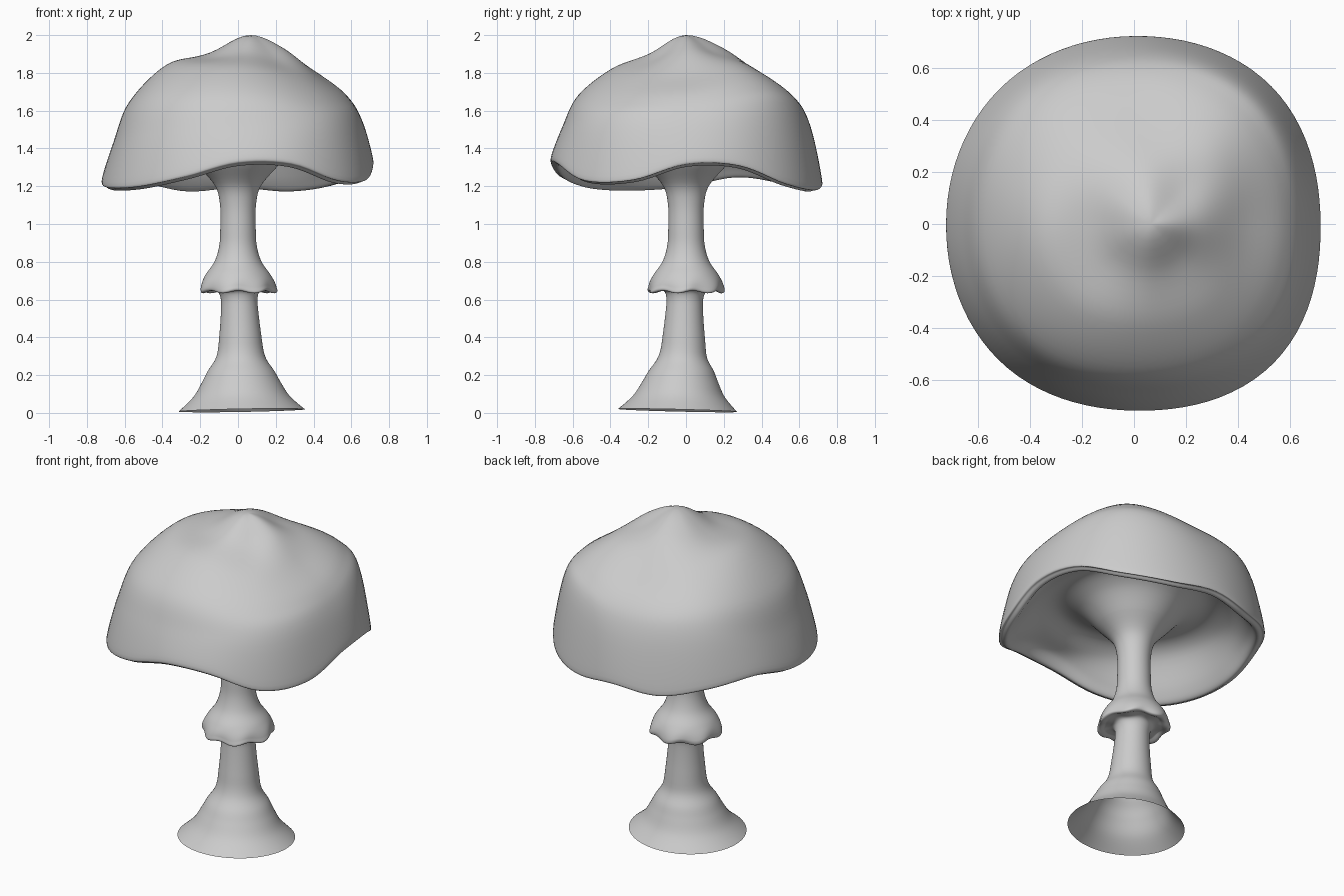
import bpy
from math import sin, cos, pi, floor

if "Cube" in bpy.data.objects:
    bpy.data.objects.remove(bpy.data.objects["Cube"])

SEGS = 96


def mix(a, b, c, d, t):
    """Catmull-Rom blend of four tuples."""
    return tuple(0.5 * (2 * q + (r - p) * t + (2 * p - 5 * q + 4 * r - s) * t * t
                        + (3 * q - p - 3 * r + s) * t ** 3)
                 for p, q, r, s in zip(a, b, c, d))


def around(table, a):
    """Smooth value at angle a from rows spaced evenly round the circle."""
    u = a / (2 * pi) * len(table)
    i = floor(u)
    return mix(*[table[(i + k) % len(table)] for k in (-1, 0, 1, 2)], u - i)


def smooth_path(pts, steps, first=None):
    """Smooth curve through pts; first is an optional phantom start point."""
    p = [first or pts[0]] + pts + [pts[-1]]
    out = [mix(*p[i:i + 4], k / steps) for i in range(len(pts) - 1) for k in range(steps)]
    return out + [pts[-1]]


def loft(name, columns, close_top=False):
    """Skin a closed ring of vertical columns of 3D points."""
    n, m = len(columns), len(columns[0])
    verts = [p for col in columns for p in col]
    faces = []
    for i in range(n):
        a, b = i * m, (i + 1) % n * m
        for j in range(m - 1):
            if close_top and j == 0:
                faces.append((0, a + 1, b + 1))  # fan round the shared apex
            else:
                faces.append((a + j, a + j + 1, b + j + 1, b + j))
    mesh = bpy.data.meshes.new(name)
    mesh.from_pydata(verts, [], faces)
    mesh.validate()
    mesh.shade_smooth()
    obj = bpy.data.objects.new(name, mesh)
    bpy.context.collection.objects.link(obj)
    return obj


# Cap: every 45 degrees from +x, four heights down the dome and the rim radius
DOME = [(1.93, 1.79, 1.675, 1.55, .715),
        (1.91, 1.84, 1.73, 1.61, .745),
        (1.93, 1.79, 1.66, 1.51, .72),
        (1.92, 1.82, 1.68, 1.53, .73),
        (1.90, 1.845, 1.65, 1.43, .72),
        (1.89, 1.83, 1.67, 1.47, .735),
        (1.90, 1.82, 1.68, 1.51, .715),
        (1.88, 1.78, 1.65, 1.52, .755)]
# Wavy rim height, every 22.5 degrees from +x
RIM = [(z,) for z in (1.305, 1.30, 1.21, 1.175, 1.195, 1.175, 1.22, 1.25,
                      1.20, 1.18, 1.19, 1.24, 1.31, 1.305, 1.22, 1.225)]


def cap_column(a):
    z1, z2, z3, z4, R = around(DOME, a)
    rim = around(RIM, a)[0]
    k = R / .725
    pts = [(0, 2.0), (.2 * k, z1), (.4 * k, z2), (.58 * k, z3), (.665 * k, z4),
           (R, rim + .04), (R - .015, rim + .008), (R - .045, rim),
           (R - .09, rim + .055), (.54, 1.40), (.42, 1.45), (.30, 1.40), (.20, 1.295)]
    col = []
    for j, (r, z) in enumerate(smooth_path(pts, 6, (-.2 * k, z1))):
        # the peak leans towards +x on the outer skin only
        shift = .065 * max(0, 1 - r / .6) if j < 30 else 0
        col.append((r * cos(a) + shift, r * sin(a), z))
    return col


# Stem: flared foot, hanging ring and trumpet top as (radius, height)
LOWER = [(.325, 0), (.25, .08), (.205, .16), (.175, .22), (.128, .30), (.11, .42),
         (.098, .55), (.098, .61), (.115, .645), (.16, .65)]
UPPER = [(.16, .65), (.185, .640), (.2, .65), (.193, .69), (.17, .735),
         (.125, .80), (.10, .88), (.094, .97), (.095, 1.10), (.12, 1.20), (.2, 1.295)]


def stem_column(a):
    col = []
    for r, z in smooth_path(LOWER, 5)[:-1] + smooth_path(UPPER, 5):
        foot = max(0, 1 - z / .35)
        lean = max(0, 1 - z / .66)
        frill = max(0, 1 - abs(z - .65) / .08) * max(0, (r - .1) / .1)
        r *= 1 + .035 * frill * cos(7 * a + .6) + .03 * foot * cos(2 * a)
        z += foot ** 3 * (.013 - .008 * sin(a) + .006 * cos(a))
        z += .009 * frill * sin(7 * a)
        col.append((r * cos(a) + .02 * lean ** .5,
                    r * sin(a) - (.02 * lean ** .5 + .025 * foot), z))
    return col


angles = [2 * pi * i / SEGS for i in range(SEGS)]
loft("mushroom_cap", [cap_column(a) for a in angles], close_top=True)
loft("mushroom_stem", [stem_column(a)[::-1] for a in angles])
